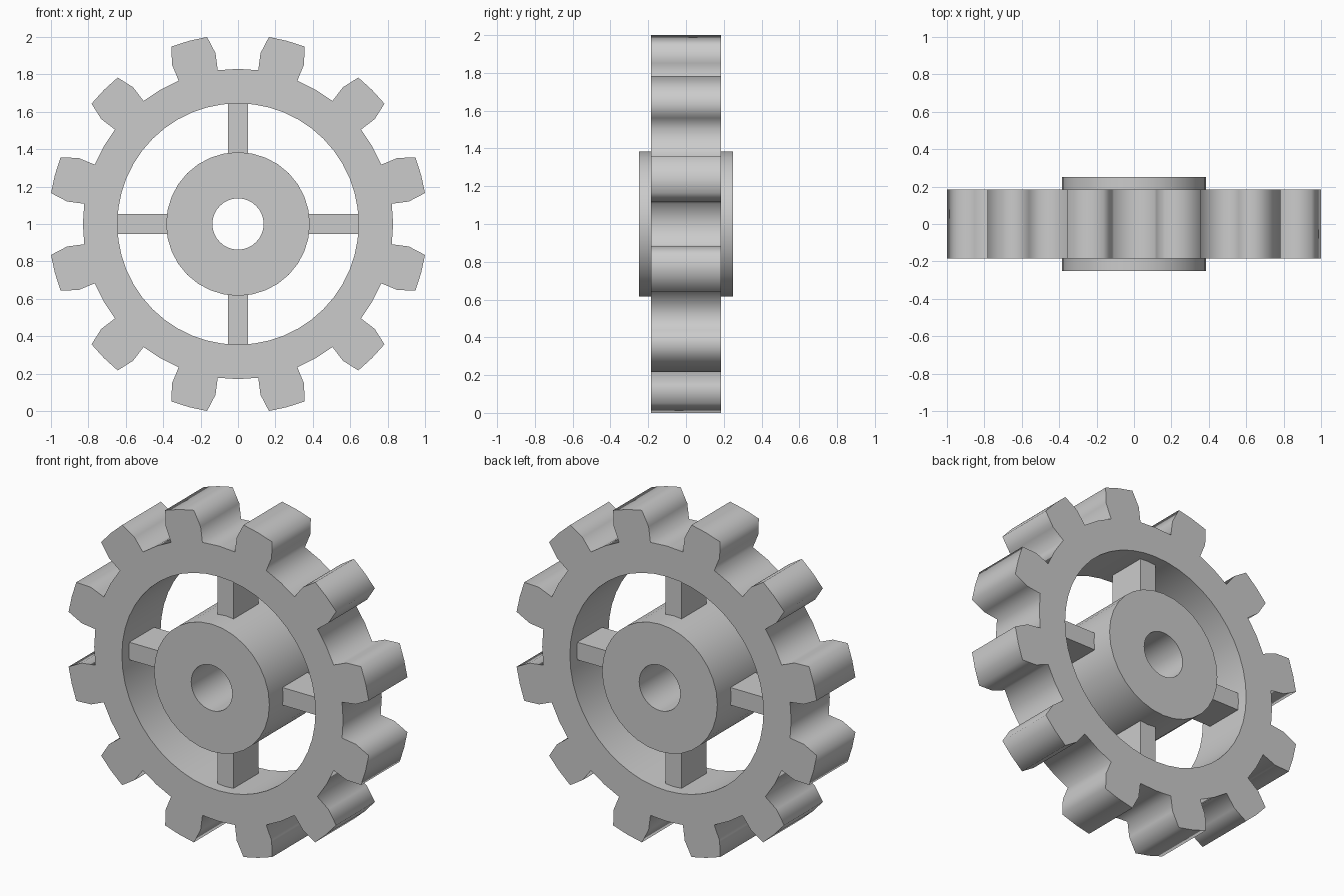
import bpy
from math import cos, sin, pi, radians, atan, tan

if "Cube" in bpy.data.objects:
    bpy.data.objects.remove(bpy.data.objects["Cube"])

CENTRE_Z = 1.0
TEETH = 12
PITCH = 0.9214                       # pitch radius
TIP, ROOT, BORE = PITCH * 1.1, PITCH * 0.9, PITCH * 0.7


def polar(r, a):
    return (r * cos(a), r * sin(a))


def circle(r, n):
    return [polar(r, 2 * pi * i / n) for i in range(n)]


def extruded(name, loops, half_depth):
    """Fill nested outlines (outer, hole) and extrude them along y."""
    cu = bpy.data.curves.new(name, 'CURVE')
    cu.dimensions = '2D'
    cu.fill_mode = 'BOTH'
    cu.extrude = half_depth
    for pts in loops:
        sp = cu.splines.new('POLY')
        sp.points.add(len(pts) - 1)
        for p, (x, y) in zip(sp.points, pts):
            p.co = (x, y, 0, 1)
        sp.use_cyclic_u = True
    ob = bpy.data.objects.new(name, cu)
    bpy.context.collection.objects.link(ob)
    ob.location.z = CENTRE_Z
    ob.rotation_euler.x = pi / 2
    bpy.ops.object.select_all(action='DESELECT')
    ob.select_set(True)
    bpy.context.view_layer.objects.active = ob
    bpy.ops.object.convert(target='MESH')
    return bpy.context.object


# Toothed rim: each tooth rises root -> pitch -> narrowed tip and back
half = radians(7.5)
tip_half = half - atan(0.1 * tan(radians(20)) / 1.1)
outline = []
for k in range(TEETH):
    c = radians(15) + 2 * pi * k / TEETH
    for r, d in ((ROOT, -2 * half), (ROOT, -half), (PITCH, -half), (TIP, -tip_half),
                 (TIP, 0), (TIP, tip_half), (PITCH, half), (ROOT, half)):
        outline.append(polar(r, c + d))
extruded("toothed_rim", [outline, circle(BORE, 48)], 0.184)

# Hub with axle hole
extruded("hub", [circle(0.384, 32), circle(0.137, 32)], 0.25)

# Four spokes between hub and rim
for k in range(4):
    a = k * pi / 2
    x, z = polar(0.51, a)
    bpy.ops.mesh.primitive_cube_add(size=1, location=(x, 0, CENTRE_Z + z), rotation=(0, -a, 0))
    spoke = bpy.context.object
    spoke.name = f"spoke_{k + 1}"
    spoke.scale = (0.3, 0.236, 0.106)
